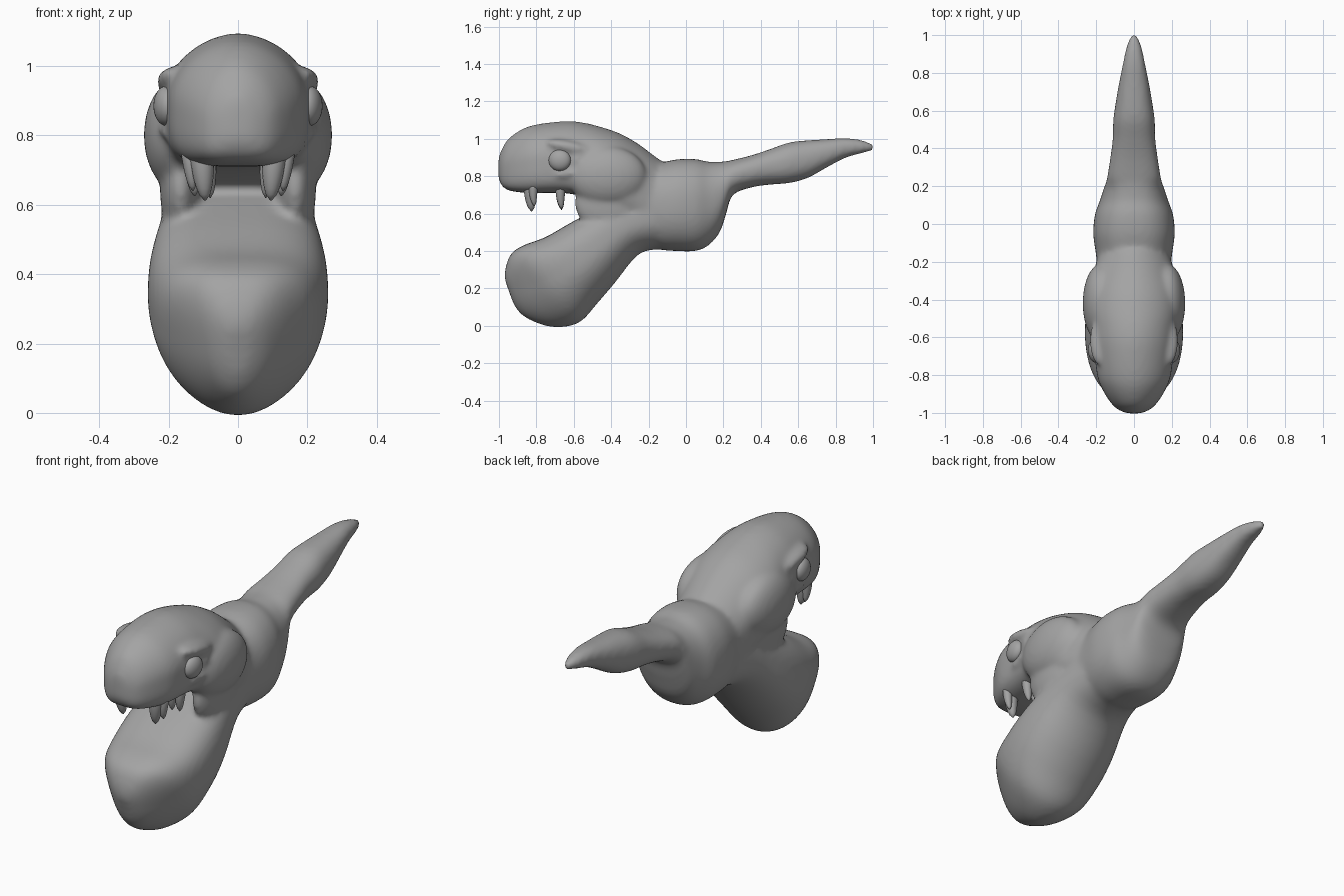
import bpy, bmesh, math
from mathutils import Matrix, Vector

if "Cube" in bpy.data.objects:
    bpy.data.objects.remove(bpy.data.objects["Cube"])

grey = bpy.data.materials.new("mid_grey")
grey.diffuse_color = (0.37, 0.37, 0.37, 1)
grey.use_nodes = True
grey.node_tree.nodes["Principled BSDF"].inputs["Base Color"].default_value = grey.diffuse_color


def smooth_path(rows, steps=4):
    """Catmull-Rom interpolation of whole station rows."""
    rows = [Vector(r) for r in rows]
    out = []
    for i in range(len(rows) - 1):
        a, b, c, d = rows[max(i - 1, 0)], rows[i], rows[i + 1], rows[min(i + 2, len(rows) - 1)]
        for k in range(steps):
            t = k / steps
            out.append(b + (c - a) * (t / 2) + (a * 2 - b * 5 + c * 4 - d) * (t * t / 2)
                       + (b * 3 - a - c * 3 + d) * (t ** 3 / 2))
    return out + [rows[-1]]


def loft(bm, rows, exp_top, exp_bot, n=48):
    """Skin through sections: (top y, top z, bottom y, bottom z, half width)."""
    rings = []
    for ty, tz, by, bz, w in smooth_path(rows):
        ring = []
        for i in range(n):
            a = 2 * math.pi * i / n
            c, s = math.cos(a), math.sin(a)
            e = 2 / (exp_top if s >= 0 else exp_bot)
            x = math.copysign(abs(c) ** e, c) * w
            v = math.copysign(abs(s) ** e, s) * 0.5 + 0.5
            ring.append(bm.verts.new((x, by + (ty - by) * v, bz + (tz - bz) * v)))
        rings.append(ring)
    for r, q in zip(rings, rings[1:]):
        for i in range(n):
            j = (i + 1) % n
            bm.faces.new((r[i], r[j], q[j], q[i]))
    bm.faces.new(rings[0])
    bm.faces.new(rings[-1])


def blob(bm, centre, radii, tilt=0, yaw=0):
    """Mirrored pair of ellipsoids, tilted about x and turned about z."""
    for s in (1, -1):
        m = (Matrix.Translation((centre[0] * s, centre[1], centre[2]))
             @ Matrix.Rotation(yaw * s, 4, 'Z') @ Matrix.Rotation(tilt, 4, 'X')
             @ Matrix.Diagonal((*radii, 1)))
        bmesh.ops.create_uvsphere(bm, u_segments=32, v_segments=16, radius=1, matrix=m)


def finish(bm, name):
    bmesh.ops.recalc_face_normals(bm, faces=bm.faces)
    me = bpy.data.meshes.new(name)
    bm.to_mesh(me)
    bm.free()
    me.materials.append(grey)
    for p in me.polygons:
        p.use_smooth = True
    ob = bpy.data.objects.new(name, me)
    bpy.context.collection.objects.link(ob)
    return ob


def upright(rows):
    return [(y, top, y, bot, w) for y, bot, top, w in rows]


body = bmesh.new()
# head
loft(body, upright([
    (-1.003, .79, .90, .03), (-.985, .75, .945, .08), (-.95, .725, 1.0, .12),
    (-.88, .713, 1.05, .165), (-.8, .71, 1.077, .195), (-.65, .71, 1.094, .212),
    (-.55, .69, 1.087, .222), (-.45, .65, 1.062, .24), (-.35, .6, 1.027, .238),
    (-.25, .55, .97, .212), (-.15, .5, .895, .185), (-.06, .5, .84, .15)]), 1.85, 4)
# torso and tail
loft(body, upright([
    (-.35, .5, .80, .17), (-.25, .455, .85, .19), (-.15, .41, .868, .203),
    (-.05, .40, .89, .216), (.05, .40, .892, .207), (.12, .43, .877, .182),
    (.18, .5, .877, .163), (.215, .6, .88, .152), (.25, .70, .887, .142),
    (.35, .74, .912, .126), (.45, .755, .945, .113), (.55, .763, .98, .110),
    (.65, .79, .992, .096), (.75, .845, .998, .079), (.85, .897, 1.004, .059),
    (.94, .922, .993, .04), (1.006, .938, .97, .014)]), 2.3, 2.3)
# lower jaw
loft(body, [
    (-.15, .75, -.12, .41, .19), (-.40, .66, -.25, .385, .22),
    (-.60, .56, -.38, .23, .255), (-.75, .475, -.47, .125, .258),
    (-.87, .43, -.575, .015, .228), (-.935, .385, -.72, -.006, .16),
    (-.965, .31, -.86, .045, .085), (-.97, .25, -.92, .11, .03)], 3, 2)
# cheeks, brows, lower lids, mouth corners
blob(body, (.175, -.42, .80), (.097, .21, .16))
blob(body, (.185, -.62, .955), (.05, .13, .035), -.2)
blob(body, (.18, -.59, .82), (.05, .14, .03), .15)
blob(body, (.175, -.58, .885), (.055, .05, .07))
blob(body, (.165, -.43, .64), (.06, .17, .14), -.35)
ob = finish(body, "head_body_and_tail")
rm = ob.modifiers.new("fuse", 'REMESH')
rm.mode = 'VOXEL'
rm.voxel_size = 0.012
rm.use_smooth_shade = True
sm = ob.modifiers.new("soften", 'SMOOTH')
sm.factor = 0.5
sm.iterations = 14

# eyes
eyes = bmesh.new()
blob(eyes, (.207, -.675, .885), (.036, .06, .057), 0, -.15)
finish(eyes, "eyes")

# fangs: tapered, slightly curved, in mirrored pairs
fangs = bmesh.new()
for x, y, tip, r in ((.105, -.83, .612, .036), (.14, -.815, .64, .024),
                     (.09, -.67, .62, .027), (.135, -.67, .625, .027)):
    for s in (1, -1):
        rings = []
        for k in range(9):
            t = k / 8
            rr = r * math.sqrt(max(1 - t ** 1.6, .004))
            z = .75 + (tip - .75) * t
            rings.append([fangs.verts.new((s * (x - .01 * t) + rr * math.cos(a * math.pi / 8),
                                           y + .015 * t * t - .01 * t + rr * math.sin(a * math.pi / 8), z))
                          for a in range(16)])
        for p, q in zip(rings, rings[1:]):
            for i in range(16):
                j = (i + 1) % 16
                fangs.faces.new((p[i], p[j], q[j], q[i]))
        fangs.faces.new(rings[0])
        fangs.faces.new(rings[-1])
finish(fangs, "fangs")
